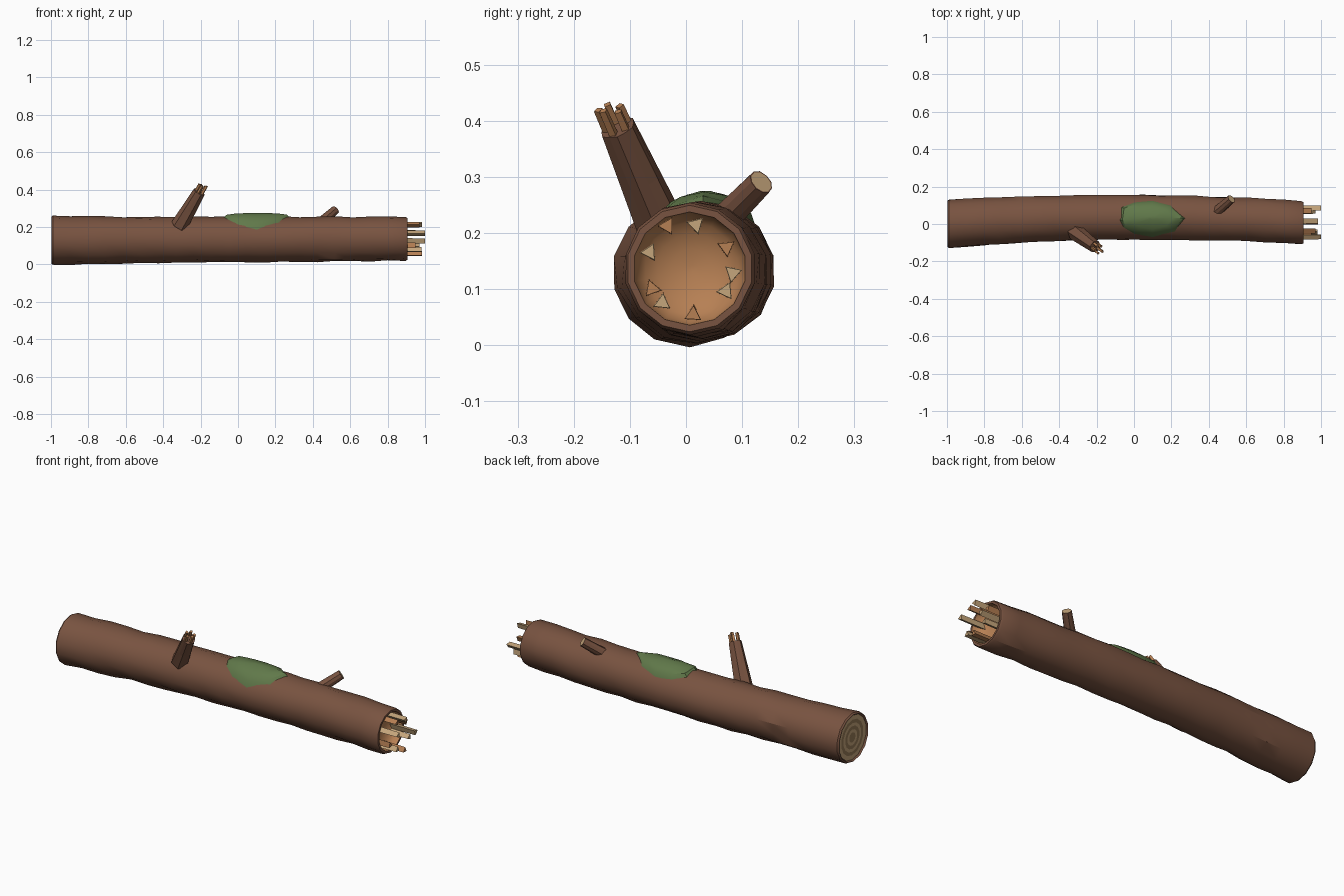
import bpy, bmesh, math, random
from mathutils import Vector

random.seed(4)
if "Cube" in bpy.data.objects:
    bpy.data.objects.remove(bpy.data.objects["Cube"])


def material(name, rgb):
    m = bpy.data.materials.new(name)
    m.use_nodes = True
    m.diffuse_color = (*rgb, 1)
    m.node_tree.nodes["Principled BSDF"].inputs["Base Color"].default_value = (*rgb, 1)
    return m


BARK = material("bark brown", (0.19, 0.087, 0.052))
WOOD = material("inner wood orange", (0.47, 0.215, 0.088))
TAN = material("pale wood", (0.56, 0.38, 0.2))
RING = material("growth ring", (0.31, 0.2, 0.095))
MOSS = material("moss green", (0.118, 0.19, 0.068))


def loft(name, rings, band_mats, smooth=True):
    """Skin a list of rings, closing both ends; one material per band."""
    mats = list(dict.fromkeys(band_mats))
    bm = bmesh.new()
    loops = [[bm.verts.new(p) for p in ring] for ring in rings]
    n = len(loops[0])
    for a, b, mat in zip(loops, loops[1:], band_mats):
        for i in range(n):
            j = (i + 1) % n
            bm.faces.new((a[i], a[j], b[j], b[i])).material_index = mats.index(mat)
    bm.faces.new(loops[0]).material_index = mats.index(band_mats[0])
    bm.faces.new(loops[-1]).material_index = mats.index(band_mats[-1])
    bmesh.ops.recalc_face_normals(bm, faces=bm.faces)
    me = bpy.data.meshes.new(name)
    bm.to_mesh(me)
    bm.free()
    for m in mats:
        me.materials.append(m)
    ob = bpy.data.objects.new(name, me)
    bpy.context.collection.objects.link(ob)
    if smooth:
        bpy.ops.object.select_all(action="DESELECT")
        ob.select_set(True)
        bpy.context.view_layer.objects.active = ob
        bpy.ops.object.shade_smooth_by_angle(angle=math.radians(32))
    return ob


def circle(center, axis, r, sides, flute=0, turn=0):
    """Ring of points around an axis; flute pulls every other point inward."""
    q = Vector(axis).to_track_quat("Z", "Y")
    pts = []
    for i in range(sides):
        a = turn + math.tau * i / sides
        rr = r * (1 - flute * (i % 2))
        pts.append(Vector(center) + q @ Vector((rr * math.cos(a), rr * math.sin(a), 0)))
    return pts


# Trunk: gently bowed and swollen tube
def trunk_center(x):
    return Vector((x, 0.036 * (1 - x * x), 0.133 + 0.004 * x))


def trunk_radius(x):
    return 0.121 - 0.004 * x + 0.007 * max(0, -x - 0.6) / 0.4


SIDES = 14


def trunk_ring(x, scale=1.0, noise=0.0):
    c, r = trunk_center(x), trunk_radius(x) * scale
    ring = []
    for i in range(SIDES):
        a = math.tau * (i + 0.5) / SIDES
        rr = r + random.uniform(-noise, noise)
        ring.append(c + Vector((0, rr * math.cos(a), rr * math.sin(a))))
    return ring


# sawn end with growth rings
rings, bands = [], []
for k, s in enumerate((0.06, 0.2, 0.32, 0.46, 0.58, 0.72, 0.9)):
    rings.append(trunk_ring(-0.99, s))
    bands.append(RING if k % 2 == 0 else TAN)
bands[-1] = BARK
bands[-2] = TAN
rings.append(trunk_ring(-0.998, 0.95))
bands.append(BARK)
# bark
STEPS = 20
for k in range(STEPS + 1):
    x = -0.99 + 1.885 * k / STEPS
    rings.append(trunk_ring(x, 1, 0.004 if 0 < k < STEPS else 0.001))
    bands.append(BARK)
# broken end: rim and hollow bowl
rings.append(trunk_ring(0.905, 0.96))
bands.append(BARK)
rings.append(trunk_ring(0.905, 0.86))
for k in range(1, 6):
    t = k / 5.2
    rings.append(trunk_ring(0.9 - 0.06 * math.sin(t * math.pi / 2),
                            0.86 * math.cos(t * math.pi / 2)))
    bands.append(WOOD)
loft("trunk", rings, bands)


# Splinters: tapering slivers
def splinter(name, base, tip, r, mat, sides=3):
    axis = Vector(tip) - Vector(base)
    turn = random.uniform(0, math.tau)
    loft(name, [circle(base, axis, r, sides, 0, turn),
                circle(tip, axis, r * 0.9, sides, 0, turn)], [mat], False)


end = trunk_center(0.9)
for k, deg in enumerate((82, 118, 158, 208, 231, 274, 328, 354, 30)):
    a = math.radians(deg)
    off = Vector((0, math.cos(a), math.sin(a))) * random.uniform(0.075, 0.086)
    length = (0.985, 0.97, 1.0, 0.95, 0.98)[k % 5]
    splinter("trunk_splinter", (0.855, end.y + off.y, end.z + off.z),
             (length, end.y + off.y, end.z + off.z), 0.018,
             WOOD if k in (1, 3, 5, 8) else TAN)


# Branch stubs
def branch(name, base, tip, r0, r1, sides, flute, cap):
    base, tip = Vector(base), Vector(tip)
    axis = tip - base
    rings = [circle(base, axis, r0, sides, flute),
             circle(base.lerp(tip, 0.5), axis, (r0 + r1) / 2, sides, flute),
             circle(tip, axis, r1, sides, flute / 2),
             circle(tip, axis, r1 * 0.88, sides)]
    rings.append(circle(tip, axis, r1 * 0.2, sides))
    loft(name, rings, [BARK, BARK, BARK, cap], False)
    return axis.normalized()


tall_tip = Vector((-0.207, -0.122, 0.388))
d = branch("tall_branch", (-0.315, -0.042, 0.205), tall_tip, 0.046, 0.033, 12, 0.14, BARK)
branch("short_branch", (0.43, 0.055, 0.212), (0.521, 0.134, 0.291), 0.029, 0.024, 10, 0.06, TAN)

side = d.orthogonal().normalized()
for k in range(5):
    off = (side * math.cos(k * math.tau / 5) + d.cross(side) * math.sin(k * math.tau / 5)) * 0.02
    start = tall_tip + off
    splinter("branch_splinter", start - d * 0.01,
             start + d * random.uniform(0.035, 0.052), 0.009, WOOD, 4)

# Moss: irregular patch draped over the top of the trunk
outline = [(-0.08, 0.02), (-0.07, 0.09), (0.0, 0.115), (0.1, 0.125), (0.2, 0.1),
           (0.28, 0.03), (0.22, -0.04), (0.1, -0.07), (0.0, -0.055), (-0.06, -0.02)]
middle = Vector((0.1, 0.035))


def moss_ring(scale, lift):
    ring = []
    for p in outline:
        x, y = middle.lerp(Vector(p), scale)
        c, r = trunk_center(x), trunk_radius(x)
        z = c.z + math.sqrt(max(r * r - (y - c.y) ** 2, 0)) + lift
        ring.append(Vector((x, y, z)))
    return ring


loft("moss_patch", [moss_ring(0.85, -0.025), moss_ring(1, -0.006), moss_ring(0.9, 0.012),
                    moss_ring(0.6, 0.019), moss_ring(0.1, 0.021)], [MOSS] * 4)
